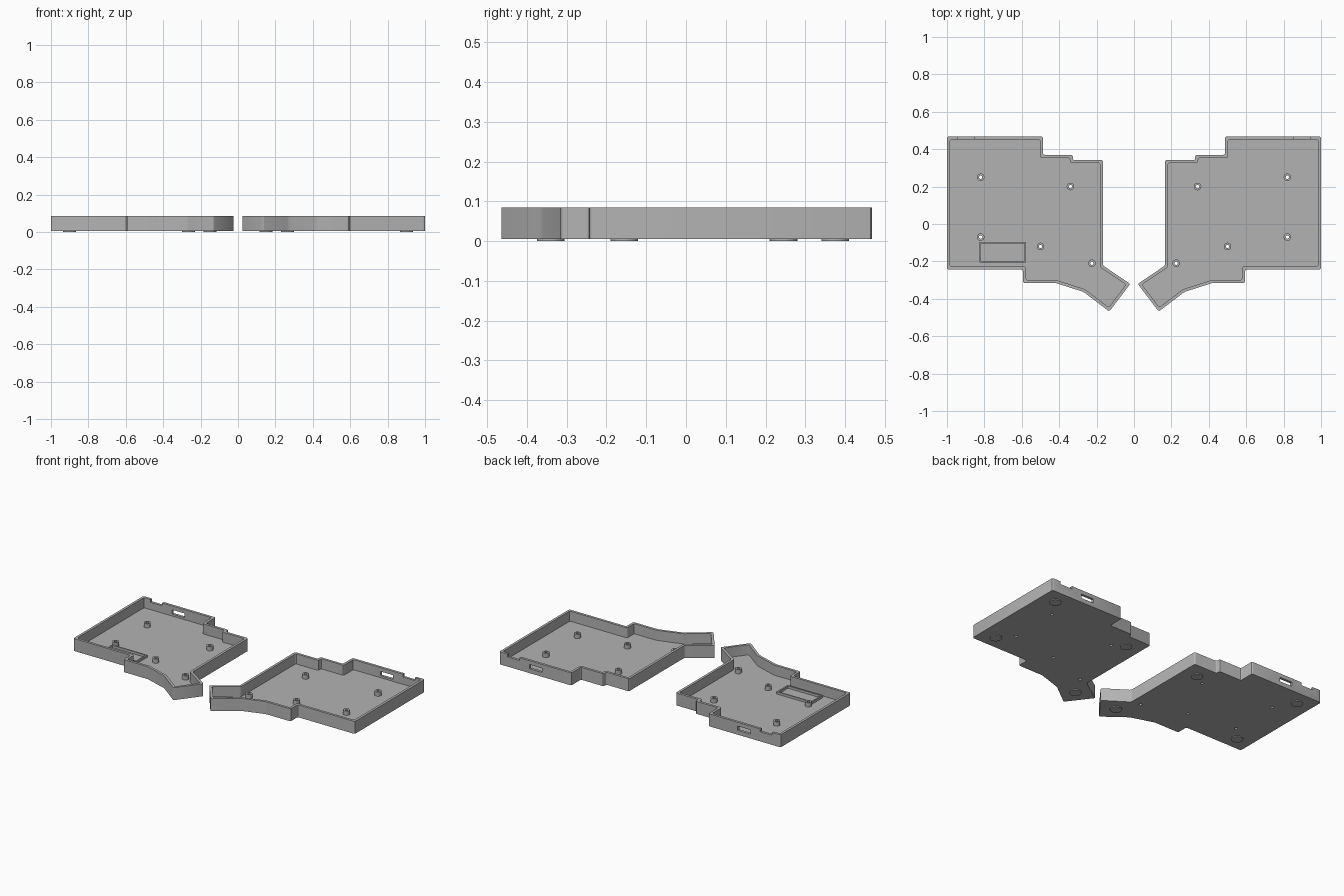
import bpy
import bmesh
from math import cos, sin, tau
from mathutils import Matrix, Vector

if "Cube" in bpy.data.objects:
    bpy.data.objects.remove(bpy.data.objects["Cube"])

BASE, FLOOR, RIM = 0.005, 0.02, 0.085
WALL = 0.016

grey = bpy.data.materials.new("case grey")
grey.use_nodes = True
grey.diffuse_color = (0.45, 0.45, 0.45, 1)
grey.node_tree.nodes["Principled BSDF"].inputs["Base Color"].default_value = grey.diffuse_color

# Outline of one half, on the +x side
OUTLINE = [(0.487, 0.468), (1, 0.468), (1, -0.243), (0.594, -0.243),
           (0.594, -0.315), (0.42, -0.315), (0.27, -0.363), (0.132, -0.468),
           (0.02, -0.32), (0.166, -0.222), (0.166, 0.342), (0.327, 0.342),
           (0.327, 0.37), (0.487, 0.37)]
SCREWS = [(0.82, 0.25), (0.34, 0.2), (0.82, -0.07), (0.5, -0.12), (0.225, -0.21)]
FEET = [(0.9, 0.375), (0.9, -0.155), (0.265, 0.245), (0.15, -0.34)]


def finish(bm, name):
    bmesh.ops.recalc_face_normals(bm, faces=bm.faces)
    mesh = bpy.data.meshes.new(name)
    bm.to_mesh(mesh)
    bm.free()
    mesh.materials.append(grey)
    obj = bpy.data.objects.new(name, mesh)
    bpy.context.collection.objects.link(obj)
    return obj


def smooth(obj):
    bpy.ops.object.select_all(action="DESELECT")
    obj.select_set(True)
    bpy.context.view_layer.objects.active = obj
    bpy.ops.object.shade_smooth_by_angle()


def add_box(bm, low, high):
    low, high = Vector(low), Vector(high)
    size = Matrix.Diagonal((high - low).to_4d())
    size[3][3] = 1
    bmesh.ops.create_cube(bm, size=1, matrix=Matrix.Translation((low + high) / 2) @ size)


def add_disc(bm, x, y, z0, z1, radius, sides=24):
    bmesh.ops.create_cone(bm, cap_ends=True, segments=sides, radius1=radius, radius2=radius,
                          depth=z1 - z0, matrix=Matrix.Translation((x, y, (z0 + z1) / 2)))


def circle(x, y, radius, sides=24):
    return [(x + radius * cos(tau * i / sides), y + radius * sin(tau * i / sides))
            for i in range(sides)]


def rectangle(x0, x1, y0, y1):
    return [(x0, y0), (x1, y0), (x1, y1), (x0, y1)]


def ring(name, outer, inner, z0, z1):
    """Closed tube between two matching outlines."""
    bm = bmesh.new()
    loops = [[bm.verts.new((x, y, z)) for x, y in pts]
             for pts, z in ((outer, z0), (outer, z1), (inner, z1), (inner, z0))]
    n = len(outer)
    for k in range(4):
        a, b = loops[k], loops[(k + 1) % 4]
        for i in range(n):
            j = (i + 1) % n
            bm.faces.new((a[i], a[j], b[j], b[i]))
    return finish(bm, name)


def tray(name, side):
    """Open shell: extruded outline, inset rim, sunken floor, rounded corners."""
    bm = bmesh.new()
    bottom = bm.faces.new([bm.verts.new((side * x, y, BASE)) for x, y in OUTLINE])
    made = bmesh.ops.extrude_face_region(bm, geom=[bottom], use_keep_orig=True)["geom"]
    top = next(g for g in made if isinstance(g, bmesh.types.BMFace))
    bmesh.ops.translate(bm, verts=top.verts, vec=(0, 0, RIM - BASE))
    bmesh.ops.recalc_face_normals(bm, faces=bm.faces)
    bmesh.ops.inset_region(bm, faces=[top], thickness=WALL, use_even_offset=True)
    made = bmesh.ops.extrude_discrete_faces(bm, faces=[top])["faces"]
    bmesh.ops.translate(bm, verts=made[0].verts, vec=(0, 0, FLOOR - RIM))
    upright = [e for e in bm.edges
               if (e.verts[0].co.xy - e.verts[1].co.xy).length < 1e-5]
    bmesh.ops.bevel(bm, geom=upright, offset=0.01, segments=3, profile=0.5, affect="EDGES")
    return finish(bm, name)


def cut(obj, side):
    """Port slot and rim notch in the back wall, screw holes in the floor."""
    bm = bmesh.new()
    for x0, x1, z0, z1 in ((0.695, 0.785, 0.033, 0.06), (0.855, 0.94, 0.067, 0.1)):
        xs = sorted((side * x0, side * x1))
        add_box(bm, (xs[0], 0.43, z0), (xs[1], 0.5, z1))
    for x, y in SCREWS:
        add_disc(bm, side * x, y, -0.02, 0.04, 0.009)
    cutter = finish(bm, "cutter")
    cutter.hide_render = True
    mod = obj.modifiers.new("openings", "BOOLEAN")
    mod.operation, mod.solver, mod.object = "DIFFERENCE", "EXACT", cutter
    bpy.context.view_layer.objects.active = obj
    bpy.ops.object.modifier_apply(modifier=mod.name)
    bpy.data.objects.remove(cutter)


for label, side in (("left", 1), ("right", -1)):
    # Case shell
    shell = tray(label + "_case_shell", side)
    cut(shell, side)
    smooth(shell)

    # Screw standoffs
    for i, (x, y) in enumerate(SCREWS):
        smooth(ring(f"{label}_standoff_{i + 1}", circle(side * x, y, 0.02),
                    circle(side * x, y, 0.009), FLOOR, 0.047))

    # Foot pads
    for i, (x, y) in enumerate(FEET):
        bm = bmesh.new()
        add_disc(bm, side * x, y, 0, BASE, 0.035, 32)
        smooth(finish(bm, f"{label}_foot_pad_{i + 1}"))

# Battery frame, in the right half only
ring("battery_frame", rectangle(-0.827, -0.577, -0.207, -0.095),
     rectangle(-0.818, -0.586, -0.198, -0.104), FLOOR, 0.035)
